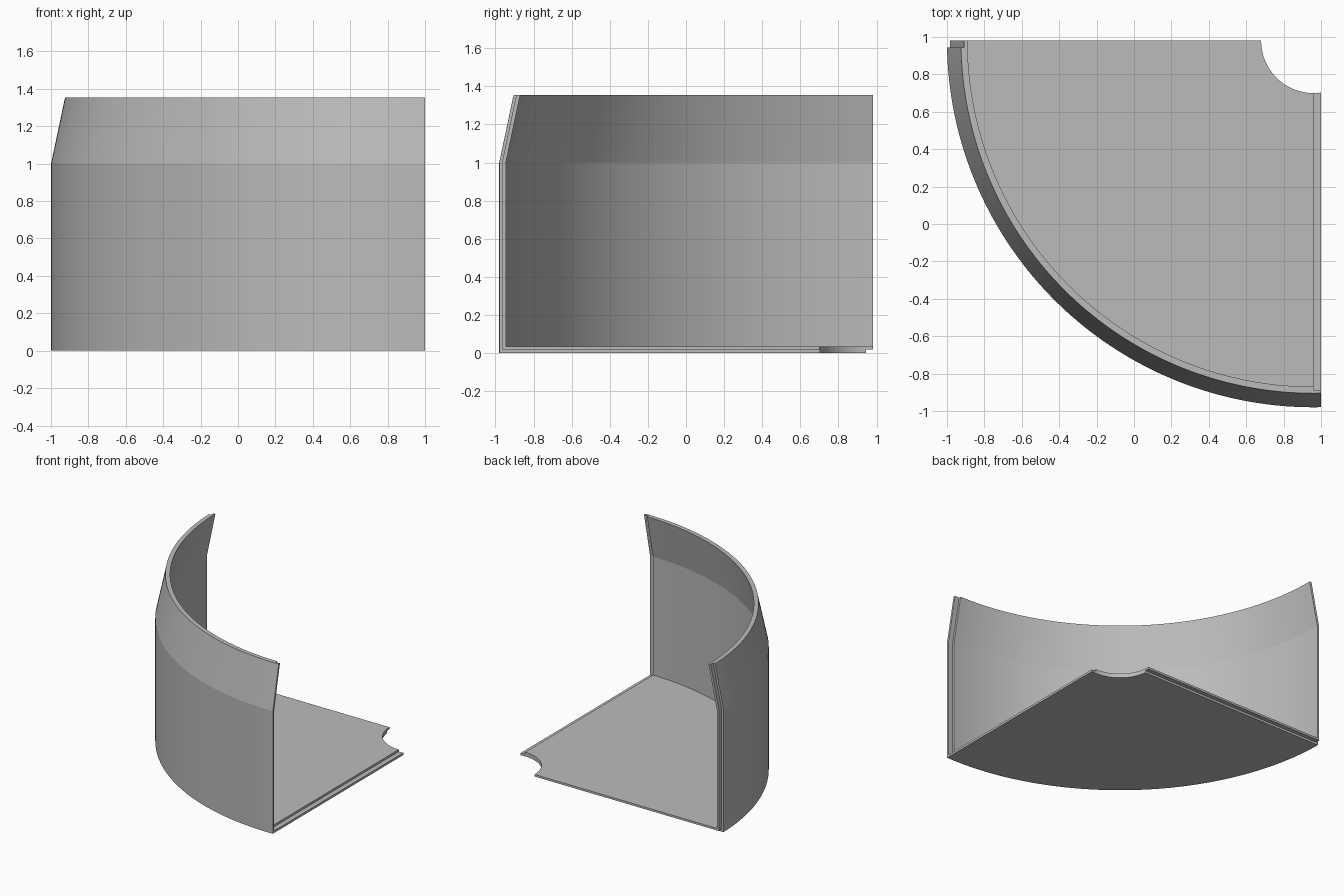
import bpy, bmesh, math
from mathutils import Matrix, Vector

if "Cube" in bpy.data.objects:
    bpy.data.objects.remove(bpy.data.objects["Cube"])

# One plain grey material
GREY = (0.5, 0.5, 0.5, 1)
mat = bpy.data.materials.new("light grey")
mat.use_nodes = True
mat.diffuse_color = GREY
mat.node_tree.nodes["Principled BSDF"].inputs["Base Color"].default_value = GREY

AXIS = Vector((0.96, 0.98, 0))   # centre of the quarter circle
HOLE, TOP, BEND = 0.28, 1.355, 1.0
LEAN = 0.075                     # inward lean of the upper wall
OUTER, MIDDLE, INNER = 1.96, 1.943, 1.925
FLOOR_MID, FLOOR_TOP = 0.018, 0.035


def layer(name, r_out, r_in, z_low, z_high, x_end, y_end):
    """Revolve an L-shaped floor-and-wall section and trim it at two planes."""
    section = [(HOLE, z_low), (r_out, z_low), (r_out, BEND), (r_out - LEAN, TOP),
               (r_in - LEAN, TOP), (r_in, BEND), (r_in, z_high), (HOLE, z_high)]
    bm = bmesh.new()
    verts = [bm.verts.new(AXIS + Vector((r, 0, z))) for r, z in section]
    edges = [bm.edges.new((v, verts[i - 1])) for i, v in enumerate(verts)]
    # start past one trimming plane and end past the other
    bmesh.ops.rotate(bm, verts=verts, cent=AXIS,
                     matrix=Matrix.Rotation(math.radians(165), 3, 'Z'))
    bmesh.ops.spin(bm, geom=verts + edges, cent=AXIS, axis=(0, 0, 1),
                   angle=math.radians(120), steps=96)
    # square lap ends, each closed with a cap
    for co, no in (((x_end, 0, 0), (1, 0, 0)), ((0, y_end, 0), (0, 1, 0))):
        cut = bmesh.ops.bisect_plane(bm, geom=bm.verts[:] + bm.edges[:] + bm.faces[:],
                                     dist=1e-5, plane_co=co, plane_no=no,
                                     clear_outer=True)["geom_cut"]
        rim = [e for e in cut if isinstance(e, bmesh.types.BMEdge)]
        bmesh.ops.contextual_create(bm, geom=rim)
    bmesh.ops.recalc_face_normals(bm, faces=bm.faces[:])
    mesh = bpy.data.meshes.new(name)
    bm.to_mesh(mesh)
    bm.free()
    mesh.materials.append(mat)
    obj = bpy.data.objects.new(name, mesh)
    bpy.context.collection.objects.link(obj)
    bpy.ops.object.select_all(action='DESELECT')
    obj.select_set(True)
    bpy.context.view_layer.objects.active = obj
    bpy.ops.object.shade_smooth_by_angle(angle=math.radians(8))
    return obj


# Two layers shifted against each other form the lap joints on both ends
layer("outer_shell", OUTER, MIDDLE, 0, FLOOR_MID, 1.0, 0.945)
layer("inner_shell", MIDDLE, INNER, FLOOR_MID, FLOOR_TOP, 0.96, 0.98)
